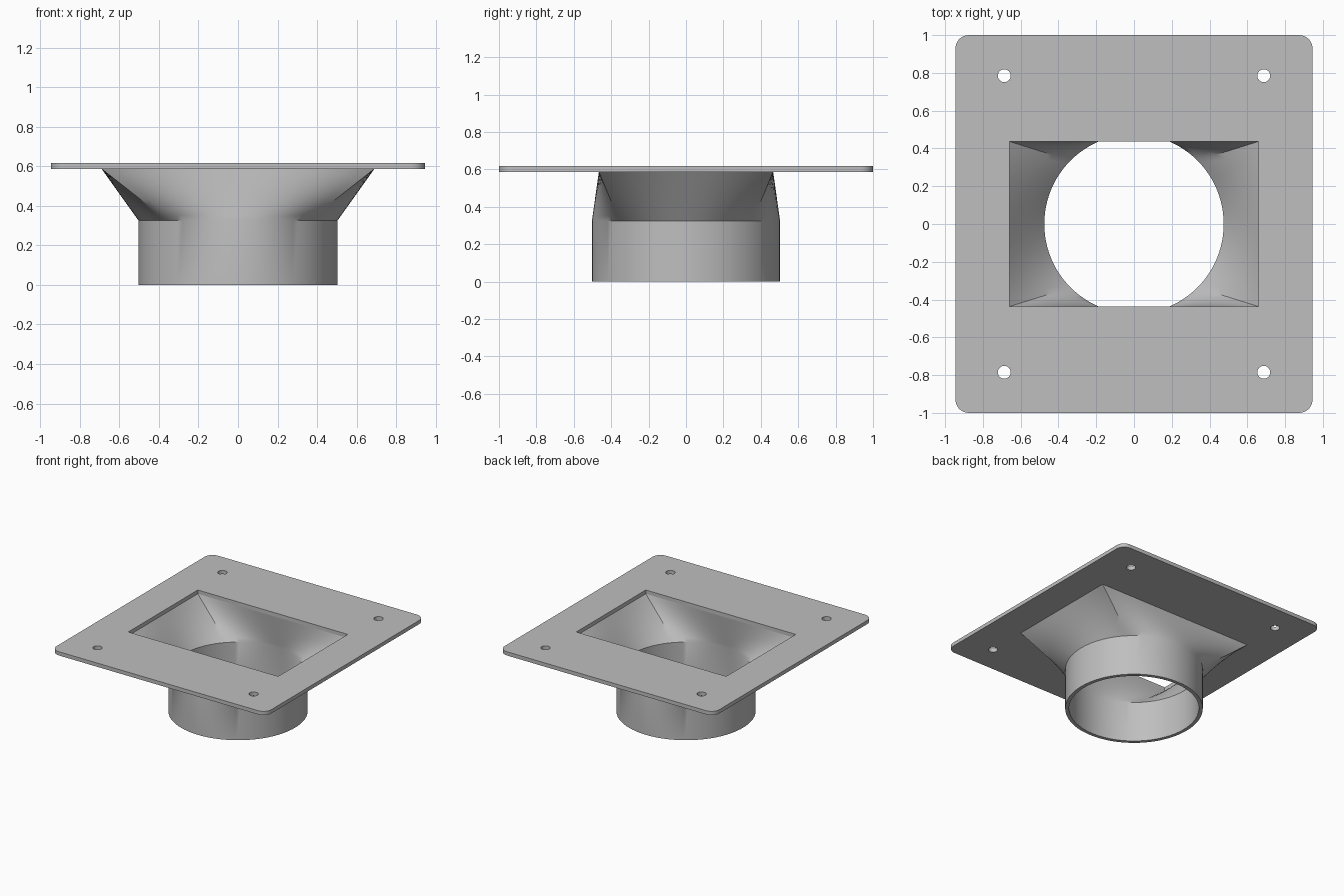
import bpy, bmesh
from math import cos, sin, pi

cube = bpy.data.objects.get("Cube")
if cube:
    bpy.data.objects.remove(cube, do_unlink=True)

# Shared dimensions
PLATE_X, PLATE_Y, PLATE_R = 0.945, 1.0, 0.07
PLATE_BOTTOM, PLATE_TOP = 0.587, 0.617
COLLAR_TOP = 0.325
OUTER_R, INNER_R = 0.503, 0.475
OUTER_RECT, INNER_RECT = (0.69, 0.466), (0.66, 0.437)
SIDE_STEPS, ROWS = 24, 10

grey = bpy.data.materials.new("plain grey")
grey.use_nodes = True
grey.diffuse_color = (0.52, 0.52, 0.52, 1)
grey.node_tree.nodes["Principled BSDF"].inputs["Base Color"].default_value = grey.diffuse_color


def finish(bm, name):
    bmesh.ops.recalc_face_normals(bm, faces=bm.faces)
    mesh = bpy.data.meshes.new(name)
    bm.to_mesh(mesh)
    bm.free()
    mesh.materials.append(grey)
    obj = bpy.data.objects.new(name, mesh)
    bpy.context.collection.objects.link(obj)
    bpy.ops.object.select_all(action='DESELECT')
    obj.select_set(True)
    bpy.context.view_layer.objects.active = obj
    bpy.ops.object.shade_smooth_by_angle(angle=pi / 6)
    return obj


def arc(cx, cy, r, start, sweep, steps):
    return [(cx + r * cos(start + sweep * i / steps),
             cy + r * sin(start + sweep * i / steps)) for i in range(steps + 1)]


# Mounting plate: rounded outline, rectangular opening, four screw holes
def build_plate():
    signs = [(1, 1), (-1, 1), (-1, -1), (1, -1)]
    outline = []
    for i, (sx, sy) in enumerate(signs):
        outline += arc(sx * (PLATE_X - PLATE_R), sy * (PLATE_Y - PLATE_R),
                       PLATE_R, i * pi / 2, pi / 2, 8)
    loops = [outline, [(sx * INNER_RECT[0], sy * INNER_RECT[1]) for sx, sy in signs]]
    loops += [arc(sx * 0.687, sy * 0.785, 0.034, 0, 2 * pi, 32)[:-1] for sx, sy in signs]

    bm = bmesh.new()
    edges = []
    for loop in loops:
        verts = [bm.verts.new((x, y, PLATE_BOTTOM)) for x, y in loop]
        edges += [bm.edges.new((v, verts[i - 1])) for i, v in enumerate(verts)]
    bmesh.ops.triangle_fill(bm, edges=edges, use_beauty=True, normal=(0, 0, 1))
    top = bmesh.ops.extrude_face_region(bm, geom=bm.faces[:], use_keep_orig=True)["geom"]
    bmesh.ops.translate(bm, vec=(0, 0, PLATE_TOP - PLATE_BOTTOM),
                        verts=[v for v in top if isinstance(v, bmesh.types.BMVert)])
    finish(bm, "mounting_plate")


# Ring blended from a circle (blend 0) to a rectangle (blend 1)
def ring(bm, radius, rect, blend, z):
    a, b = rect
    verts = []
    for side in range(4):
        for i in range(SIDE_STEPS):
            t = 2 * i / SIDE_STEPS - 1
            angle = side * pi / 2 + t * pi / 4
            rx, ry = [(a, b * t), (-a * t, b), (-a, -b * t), (a * t, -b)][side]
            verts.append(bm.verts.new((
                (1 - blend) * radius * cos(angle) + blend * rx,
                (1 - blend) * radius * sin(angle) + blend * ry, z)))
    return verts


# Duct: round collar flaring into the rectangular opening, with wall thickness
def build_duct():
    bm = bmesh.new()

    def wall(radius, rect):
        rings = [ring(bm, radius, rect, 0, 0)]
        for r in range(ROWS + 1):
            f = r / ROWS
            rings.append(ring(bm, radius, rect, f,
                              COLLAR_TOP + f * (PLATE_BOTTOM - COLLAR_TOP)))
        return rings

    rings = wall(OUTER_R, OUTER_RECT) + wall(INNER_R, INNER_RECT)[::-1]
    for k, lower in enumerate(rings):
        upper = rings[(k + 1) % len(rings)]
        for i in range(len(lower)):
            bm.faces.new((lower[i - 1], lower[i], upper[i], upper[i - 1]))
    finish(bm, "round_to_rectangular_duct")


build_plate()
build_duct()
